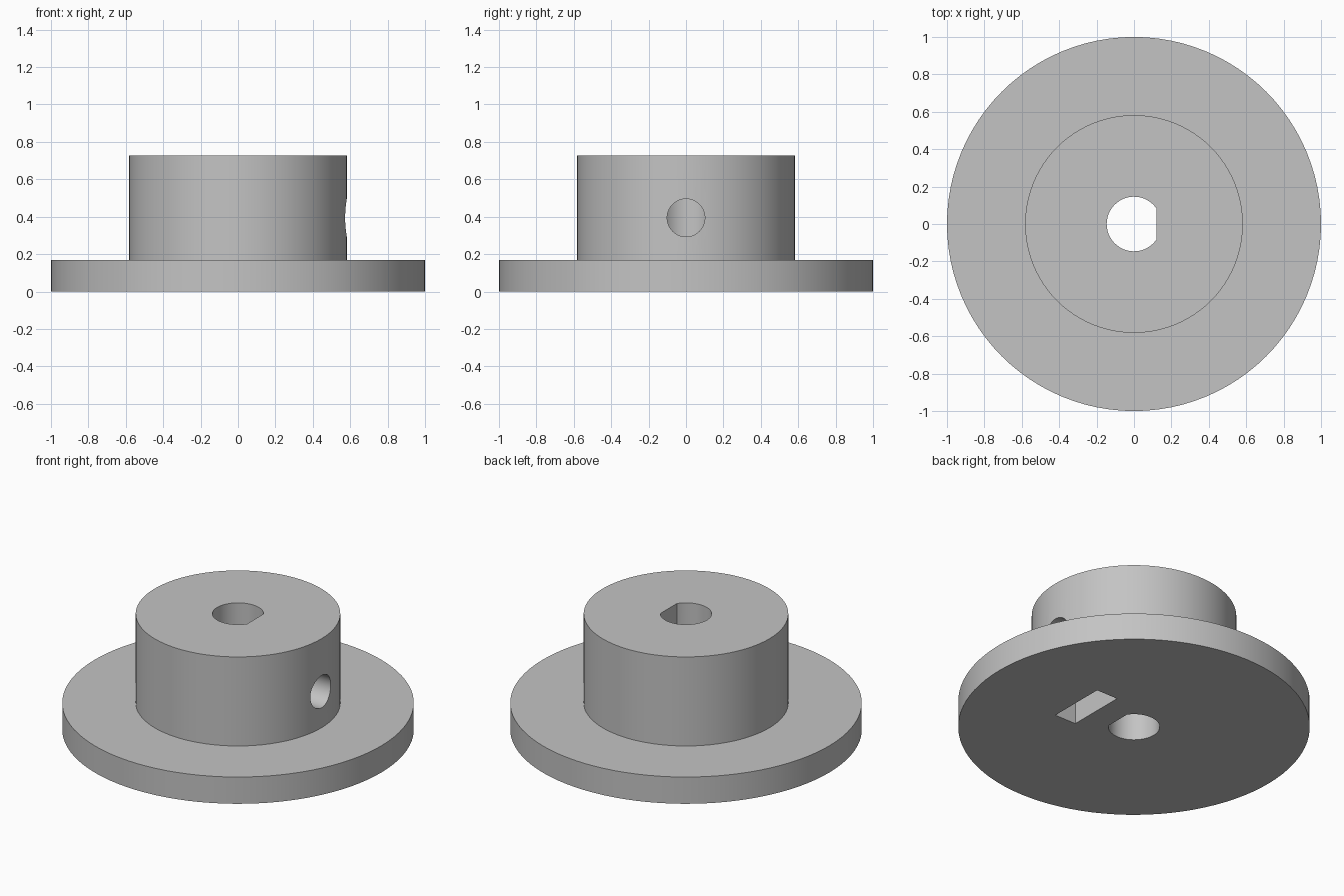
import bpy
import bmesh
import math

cube = bpy.data.objects.get("Cube")
if cube:
    bpy.data.objects.remove(cube, do_unlink=True)

FLANGE_R, FLANGE_TOP = 1.0, 0.168
HUB_R, HUB_TOP = 0.582, 0.727
BORE_R, BORE_FLAT = 0.146, 0.121
SCREW_R, SCREW_Z = 0.101, 0.394
SLOT_X0, SLOT_X1, SLOT_HALF = 0.281, 0.429, 0.185

grey = bpy.data.materials.new("light grey")
grey.use_nodes = True
colour = (0.55, 0.55, 0.55, 1)
grey.diffuse_color = colour
grey.node_tree.nodes["Principled BSDF"].inputs["Base Color"].default_value = colour


def circle(radius, count):
    return [(radius * math.cos(2 * math.pi * i / count),
             radius * math.sin(2 * math.pi * i / count)) for i in range(count)]


def extrude(name, points, direction):
    """Closed solid from a flat outline pushed along a direction."""
    bm = bmesh.new()
    face = bm.faces.new([bm.verts.new(p) for p in points])
    moved = bmesh.ops.extrude_face_region(bm, geom=[face])["geom"]
    verts = [g for g in moved if isinstance(g, bmesh.types.BMVert)]
    bmesh.ops.translate(bm, verts=verts, vec=direction)
    bmesh.ops.recalc_face_normals(bm, faces=bm.faces)
    mesh = bpy.data.meshes.new(name)
    bm.to_mesh(mesh)
    bm.free()
    mesh.materials.append(grey)
    obj = bpy.data.objects.new(name, mesh)
    bpy.context.collection.objects.link(obj)
    return obj


# Flanged hub: a stepped profile spun round the axis
bm = bmesh.new()
rings = [[bm.verts.new((x, y, z)) for x, y in circle(r, 96)]
         for r, z in ((FLANGE_R, 0), (FLANGE_R, FLANGE_TOP),
                      (HUB_R, FLANGE_TOP), (HUB_R, HUB_TOP))]
for low, high in zip(rings, rings[1:]):
    for i in range(len(low)):
        j = (i + 1) % len(low)
        bm.faces.new((low[i], low[j], high[j], high[i]))
bm.faces.new(rings[0][::-1])
bm.faces.new(rings[-1])
bmesh.ops.recalc_face_normals(bm, faces=bm.faces)
mesh = bpy.data.meshes.new("flanged_hub")
bm.to_mesh(mesh)
bm.free()
mesh.materials.append(grey)
hub = bpy.data.objects.new("flanged_hub", mesh)
bpy.context.collection.objects.link(hub)

# D-shaped shaft bore
half = math.acos(BORE_FLAT / BORE_R)
arc = [half + (2 * math.pi - 2 * half) * i / 40 for i in range(41)]
bore = extrude("shaft_bore_cutter",
               [(BORE_R * math.cos(a), BORE_R * math.sin(a), -0.1) for a in arc],
               (0, 0, 1))

# Set screw hole from the side of the hub into the bore
screw = extrude("screw_hole_cutter",
                [(0.02, y, SCREW_Z + z) for y, z in circle(SCREW_R, 40)],
                (0.7, 0, 0))

# Nut slot, open below, with a pointed top that holds a hexagonal nut
shoulder = SLOT_HALF * math.tan(math.radians(30))
slot = extrude("nut_slot_cutter",
               [(SLOT_X0, y, z) for y, z in (
                   (-SLOT_HALF, -0.1), (SLOT_HALF, -0.1),
                   (SLOT_HALF, SCREW_Z + shoulder),
                   (0, SCREW_Z + 2 * shoulder),
                   (-SLOT_HALF, SCREW_Z + shoulder))],
               (SLOT_X1 - SLOT_X0, 0, 0))

# Cut the openings
for cutter in (bore, slot, screw):
    mod = hub.modifiers.new(cutter.name, 'BOOLEAN')
    mod.operation = 'DIFFERENCE'
    mod.solver = 'EXACT'
    mod.object = cutter
bpy.context.view_layer.objects.active = hub
hub.select_set(True)
for name in [m.name for m in hub.modifiers]:
    bpy.ops.object.modifier_apply(modifier=name)
for cutter in (bore, slot, screw):
    bpy.data.objects.remove(cutter, do_unlink=True)
bpy.ops.object.shade_smooth_by_angle(angle=math.radians(30))
